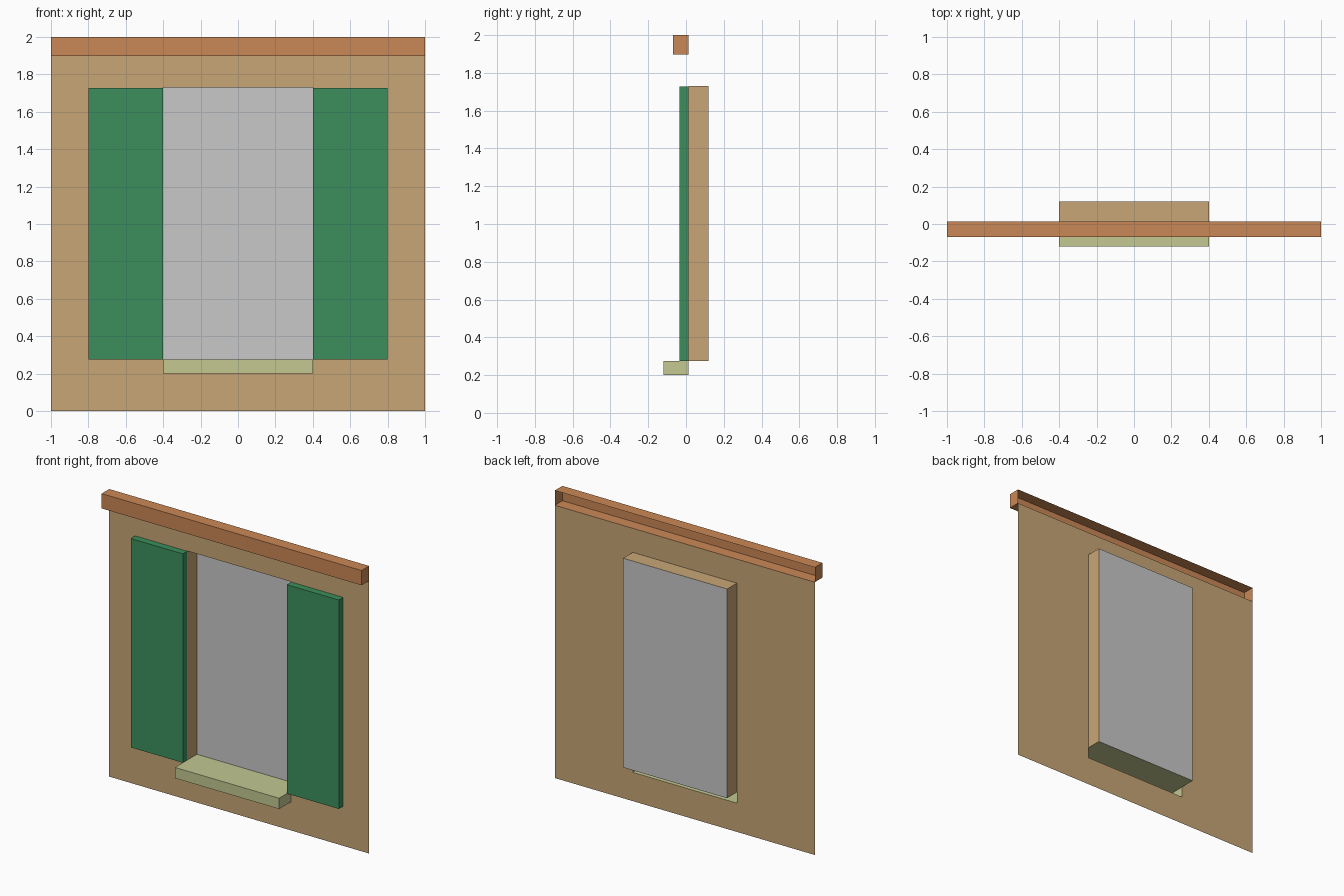
import bpy, bmesh
from mathutils import Vector

if "Cube" in bpy.data.objects:
    bpy.data.objects.remove(bpy.data.objects["Cube"])


def material(name, rgb):
    m = bpy.data.materials.new(name)
    lin = [((c / 255 + 0.055) / 1.055) ** 2.4 for c in rgb]
    m.diffuse_color = (*lin, 1)
    m.use_nodes = True
    m.node_tree.nodes["Principled BSDF"].inputs["Base Color"].default_value = m.diffuse_color
    return m


TAN = material("tan plaster", (200, 166, 118))
ORANGE = material("orange beam", (202, 136, 86))
GREEN = material("green shutter", (60, 143, 93))
GREY = material("grey glass", (200, 200, 200))
OLIVE = material("pale olive sill", (195, 200, 145))

DIRS = {"-x": (-1, 0, 0), "+x": (1, 0, 0), "-y": (0, -1, 0),
        "+y": (0, 1, 0), "-z": (0, 0, -1), "+z": (0, 0, 1)}


def finish(name, bm, mat):
    me = bpy.data.meshes.new(name)
    bm.to_mesh(me)
    bm.free()
    me.materials.append(mat)
    ob = bpy.data.objects.new(name, me)
    bpy.context.collection.objects.link(ob)
    return ob


def box(name, lo, hi, mat, skip=(), inward=False):
    """Box between two corners, leaving out the sides listed in skip."""
    bm = bmesh.new()
    bmesh.ops.create_cube(bm, size=1)
    bm.normal_update()
    gone = [f for f in bm.faces
            if any(f.normal.dot(Vector(DIRS[s])) > 0.9 for s in skip)]
    for v in bm.verts:
        v.co = [l + (c + 0.5) * (h - l) for c, l, h in zip(v.co, lo, hi)]
    bmesh.ops.delete(bm, geom=gone, context='FACES')
    if inward:
        bmesh.ops.reverse_faces(bm, faces=bm.faces[:])
    return finish(name, bm, mat)


def sheet(name, xs, zs, y, mat, hole=None):
    """Front-facing grid of quads at depth y, with one cell left open."""
    bm = bmesh.new()
    vs = [[bm.verts.new((x, y, z)) for z in zs] for x in xs]
    for i in range(len(xs) - 1):
        for j in range(len(zs) - 1):
            if (i, j) != hole:
                bm.faces.new((vs[i][j], vs[i + 1][j], vs[i + 1][j + 1], vs[i][j + 1]))
    return finish(name, bm, mat)


W = 0.4            # half width of the window opening
WALL_Y = 0.013     # plane of the wall
BACK = 0.12        # depth of the glass
SILL, TOP = 0.275, 1.73

# Thin wall with the window opening, which reaches down behind the sill
sheet("wall", (-1, -W, W, 1), (0, 0.2, TOP, 1.897), WALL_Y, TAN, hole=(1, 1))

# Recessed window: side and top reveals, glass at the back
box("window_reveal", (-W, WALL_Y, SILL), (W, BACK, TOP), TAN,
    skip=("-y", "+y", "-z"), inward=True)
sheet("window_glass", (-W, W), (SILL, TOP), BACK, GREY)

# Sill: hollow ledge, open at the back, with a top running in to the glass
box("sill_ledge", (-W, -0.12, 0.2), (W, WALL_Y, SILL), OLIVE, skip=("+y", "+z"))
box("sill_top", (-W, -0.12, 0.2), (W, BACK, SILL), OLIVE,
    skip=("-x", "+x", "-y", "+y", "-z"))

# Shutters on both sides of the opening
for side, x in (("left", -0.8), ("right", W)):
    box(side + "_shutter", (x, -0.035, SILL), (x + 0.4, WALL_Y, TOP - 0.002),
        GREEN, skip=("+y",))

# Top beam, hollow and open at the back
box("top_beam", (-1, -0.07, 1.897), (1, WALL_Y, 2), ORANGE, skip=("+y",))
